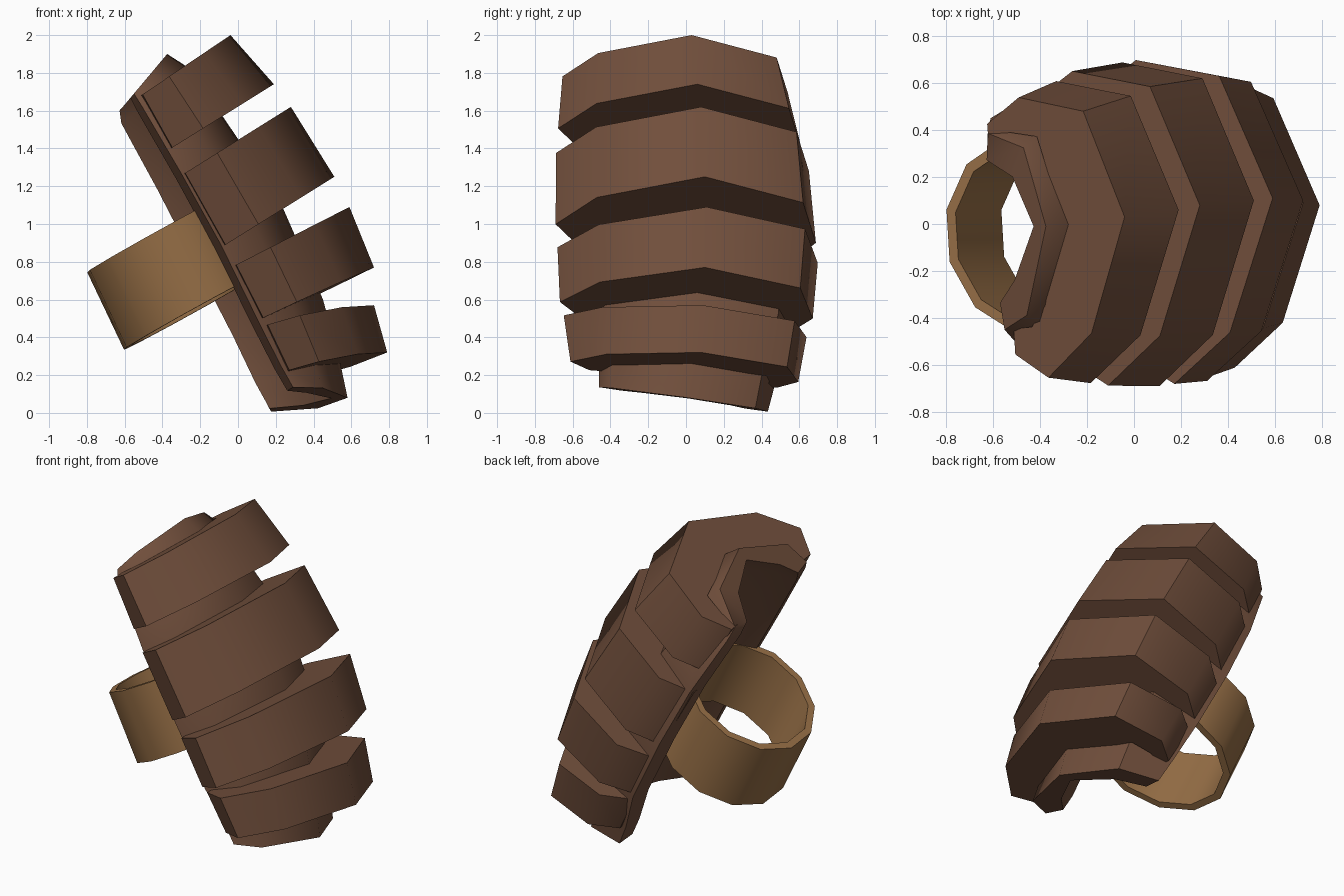
import bpy, bmesh, math
from mathutils import Vector

if "Cube" in bpy.data.objects:
    bpy.data.objects.remove(bpy.data.objects["Cube"])


def material(name, colour):
    m = bpy.data.materials.new(name)
    m.use_nodes = True
    m.diffuse_color = (*colour, 1)
    m.node_tree.nodes["Principled BSDF"].inputs["Base Color"].default_value = (*colour, 1)
    return m


brown = material("dark leather brown", (0.165, 0.078, 0.045))
tan = material("tan strap", (0.31, 0.16, 0.062))


def finish(name, bm, mat):
    bmesh.ops.recalc_face_normals(bm, faces=bm.faces)
    mesh = bpy.data.meshes.new(name)
    bm.to_mesh(mesh)
    bm.free()
    mesh.materials.append(mat)
    ob = bpy.data.objects.new(name, mesh)
    bpy.context.collection.objects.link(ob)
    bpy.ops.object.select_all(action='DESELECT')
    ob.select_set(True)
    bpy.context.view_layer.objects.active = ob
    bpy.ops.object.shade_smooth_by_angle(angle=math.radians(51))


def loft(name, profile, sections, mat):
    """Sweep an open arch (outer points, then inner points back) through sections.
    Section: ridge x, y, z, tilt in degrees, depth scale, width scale, skew."""
    bm = bmesh.new()
    rings = []
    for x, y, z, tilt, deep, wide, skew in sections:
        c, s = math.cos(math.radians(tilt)), math.sin(math.radians(tilt))
        rings.append([bm.verts.new((x - c * d * deep, y + w * wide,
                                    z - s * d * deep - skew * w * wide))
                      for w, d in profile])
    n = len(profile)
    for a, b in zip(rings, rings[1:]):
        for i in range(n):
            j = (i + 1) % n
            bm.faces.new((a[i], a[j], b[j], b[i]))
    for r in (rings[0], rings[-1]):
        for i in range(n // 2 - 1):
            bm.faces.new((r[i], r[i + 1], r[n - 2 - i], r[n - 1 - i]))
    finish(name, bm, mat)


# Hollow under-shell, curving from the top to the lower lip
shell_outer = [(-.50, .37), (-.43, .17), (0, 0), (.38, .20), (.45, .52)]
shell_inner = [(.32, .53), (.24, .30), (0, .11), (-.26, .28), (-.37, .41)]
loft("under_shell", shell_outer + shell_inner, [
    (-.375, -.01, 1.90, 50, .74, .88, 0),
    (-.25, 0, 1.82, 38, .88, 1.0, 0),
    (0, .04, 1.45, 32, .95, 1.17, 0),
    (.24, .06, 1.08, 30, 1.03, 1.2, 0),
    (.45, .06, .60, 22, .97, 1.13, 0),
    (.54, .03, .27, 11, .86, .98, .08),
    (.58, .01, .08, 2, .78, .94, .14),
], brown)

# Four overlapping raised bands
band_outer = [(-.65, .66), (-.76, .46), (-.55, .20), (0, 0),
              (.50, .25), (.565, .64), (.44, .83)]
band_inner = [(.34, .82), (.40, .70), (.38, .53), (0, .38),
              (-.42, .48), (-.52, .56), (-.53, .67)]
bands = {
    "top_band": [(-.04, .03, 2.0, 34, .85, .90, 0), (.19, .06, 1.74, 32, .96, .97, 0)],
    "upper_band": [(.28, .08, 1.62, 32, 1, 1.01, 0), (.51, .10, 1.25, 32, 1.03, 1.04, 0)],
    "middle_band": [(.59, .11, 1.09, 27, 1.02, 1.04, 0), (.72, .10, .77, 25, .98, 1.01, .01)],
    "lower_band": [(.72, .09, .57, 14, .88, .97, .06), (.79, .08, .32, 14, .81, .91, .06)],
}
for name, ends in bands.items():
    loft(name, band_outer + band_inner, ends, brown)

# Strap ring behind the shell
bm = bmesh.new()
sides = 12
out = Vector((-.87, 0, -.48))
side = Vector((-.06, 1, -.06))
top = Vector((-.43, -.05, .95))
low = top + Vector((.195, .01, -.41))
loops = []
for centre, radius in ((top, .43), (low, .43), (low, .385), (top, .385)):
    loops.append([bm.verts.new(centre + radius * (math.cos(a) * out + math.sin(a) * side))
                  for a in ((i + .5) * math.tau / sides for i in range(sides))])
for k in range(4):
    a, b = loops[k], loops[(k + 1) % 4]
    for i in range(sides):
        j = (i + 1) % sides
        bm.faces.new((a[i], a[j], b[j], b[i]))
finish("strap_ring", bm, tan)
